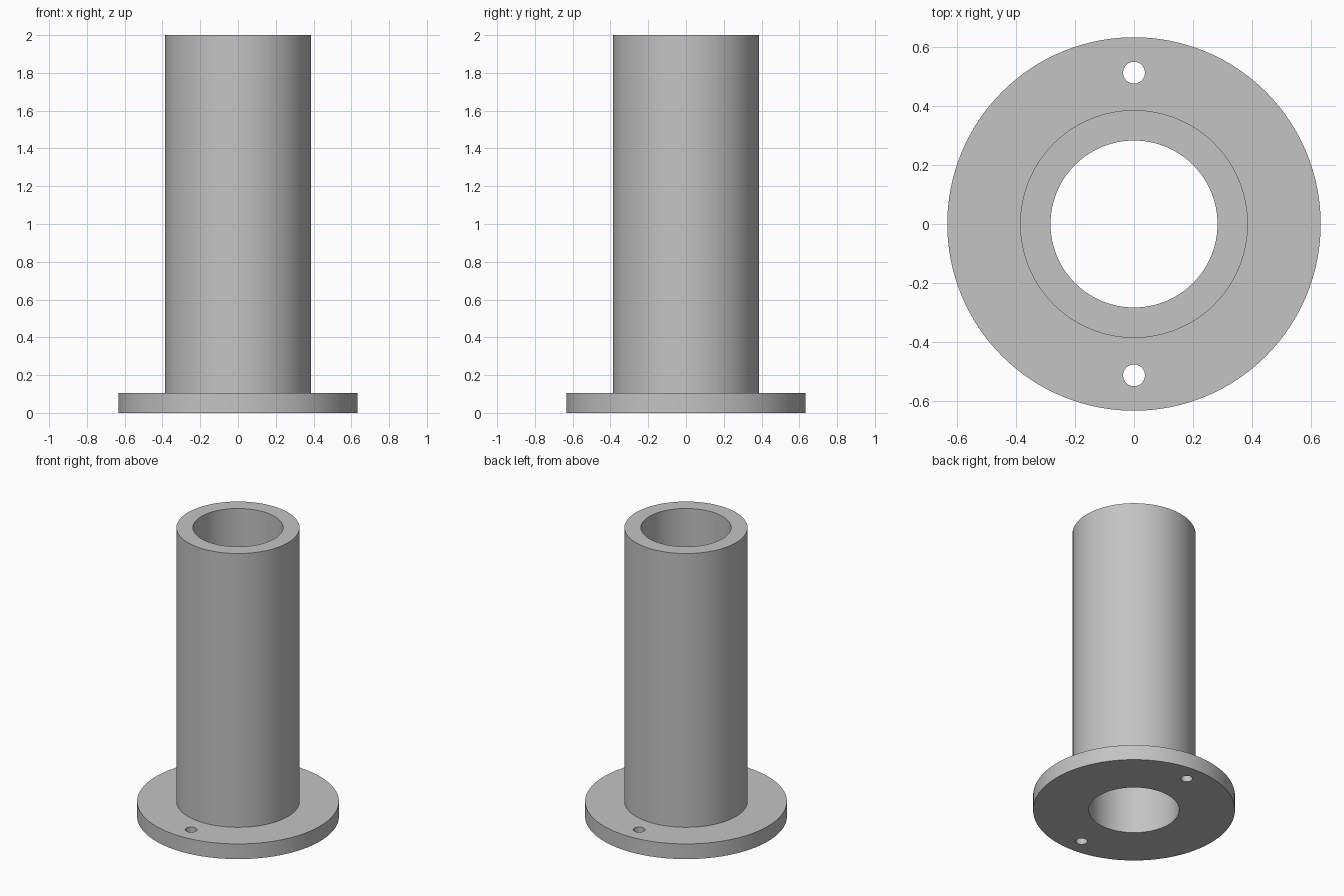
import bpy
import math

default = bpy.data.objects.get("Cube")
if default:
    bpy.data.objects.remove(default, do_unlink=True)

SEGMENTS = 128
FLANGE_R, TUBE_R, BORE_R = 0.633, 0.386, 0.283
FLANGE_H, HEIGHT = 0.105, 2.0
BOLT_Y, BOLT_R = 0.513, 0.037

grey = bpy.data.materials.new("light_grey")
grey.use_nodes = True
colour = (0.55, 0.55, 0.55, 1)
grey.diffuse_color = colour
grey.node_tree.nodes["Principled BSDF"].inputs["Base Color"].default_value = colour


def lathe(name, profile):
    """Revolve a closed (radius, height) profile around the z axis."""
    n = len(profile)
    verts, faces = [], []
    for i in range(SEGMENTS):
        a = math.tau * i / SEGMENTS
        verts += [(r * math.cos(a), r * math.sin(a), z) for r, z in profile]
        here, there = i * n, (i + 1) % SEGMENTS * n
        for j in range(n):
            k = (j + 1) % n
            faces.append((here + j, there + j, there + k, here + k))
    mesh = bpy.data.meshes.new(name)
    mesh.from_pydata(verts, [], faces)
    mesh.materials.append(grey)
    obj = bpy.data.objects.new(name, mesh)
    bpy.context.collection.objects.link(obj)
    return obj


# Hollow tube with a round base flange, as one turned solid
sleeve = lathe("flanged_sleeve", [
    (BORE_R, 0), (FLANGE_R, 0), (FLANGE_R, FLANGE_H),
    (TUBE_R, FLANGE_H), (TUBE_R, HEIGHT), (BORE_R, HEIGHT)])

# Two bolt holes through the flange, front and back
cutters = []
for side in (-1, 1):
    bpy.ops.mesh.primitive_cylinder_add(
        vertices=48, radius=BOLT_R, depth=FLANGE_H * 3,
        location=(0, side * BOLT_Y, FLANGE_H / 2))
    cutter = bpy.context.object
    cutter.name = "bolt_hole_cutter"
    cutter.hide_render = True
    cutter.data.materials.append(grey)
    cutters.append(cutter)
    cut = sleeve.modifiers.new("bolt_hole", "BOOLEAN")
    cut.operation = "DIFFERENCE"
    cut.solver = "EXACT"
    cut.object = cutter

# Apply the cuts, remove the cutters and smooth the round walls
bpy.ops.object.select_all(action="DESELECT")
sleeve.select_set(True)
bpy.context.view_layer.objects.active = sleeve
for modifier in list(sleeve.modifiers):
    bpy.ops.object.modifier_apply(modifier=modifier.name)
for cutter in cutters:
    bpy.data.objects.remove(cutter, do_unlink=True)
bpy.ops.object.shade_smooth_by_angle(angle=math.radians(30))
